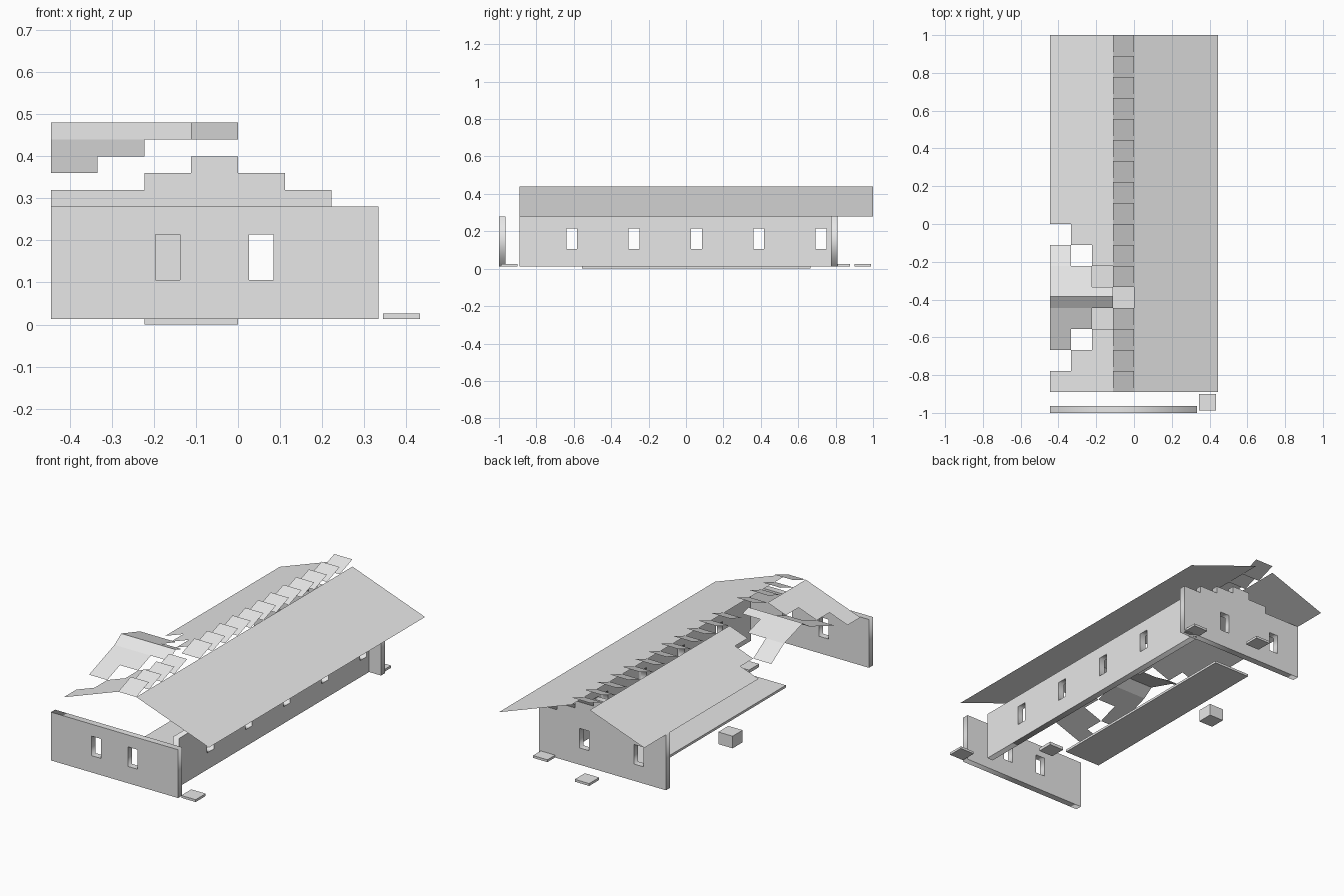
import bpy
import math

if "Cube" in bpy.data.objects:
    bpy.data.objects.remove(bpy.data.objects["Cube"], do_unlink=True)

G = 1 / 9          # plan module
STEP = 0.04        # height gained per module
RIDGE = 0.44
BASE = 0.013
WALL = 0.036       # wall thickness

grey = bpy.data.materials.new("light_grey")
grey.use_nodes = True
grey.diffuse_color = (0.8, 0.8, 0.8, 1)
grey.node_tree.nodes["Principled BSDF"].inputs["Base Color"].default_value = (0.8, 0.8, 0.8, 1)


def add_mesh(name, verts, faces):
    mesh = bpy.data.meshes.new(name)
    mesh.from_pydata(verts, [], faces)
    mesh.materials.append(grey)
    obj = bpy.data.objects.new(name, mesh)
    bpy.context.collection.objects.link(obj)
    return obj


def box(name, x0, x1, y0, y1, z0, z1):
    verts = [(x, y, z) for x in (x0, x1) for y in (y0, y1) for z in (z0, z1)]
    faces = [(0, 1, 3, 2), (4, 6, 7, 5), (0, 4, 5, 1),
             (2, 3, 7, 6), (0, 2, 6, 4), (1, 5, 7, 3)]
    return add_mesh(name, verts, faces)


def sheet(name, quads):
    """Thin sheet made of four-cornered panels."""
    verts = [v for q in quads for v in q]
    return add_mesh(name, verts, [tuple(range(i, i + 4)) for i in range(0, len(verts), 4)])


def wall(name, outline, window_centres, location, turn):
    """Extruded outline with window openings."""
    curve = bpy.data.curves.new(name, 'CURVE')
    curve.dimensions = '2D'
    curve.fill_mode = 'BOTH'
    curve.extrude = WALL / 2
    loops = [outline]
    for c in window_centres:
        a, b, low, high = c - 0.029, c + 0.029, 0.106, 0.214
        loops.append([(a, low), (a, high), (b, high), (b, low)])
    for points in loops:
        spline = curve.splines.new('POLY')
        spline.points.add(len(points) - 1)
        for p, (u, v) in zip(spline.points, points):
            p.co = (u, v, 0, 1)
        spline.use_cyclic_u = True
    temp = bpy.data.objects.new(name + "_outline", curve)
    bpy.context.collection.objects.link(temp)
    bpy.context.view_layer.update()
    mesh = bpy.data.meshes.new_from_object(
        temp.evaluated_get(bpy.context.evaluated_depsgraph_get()))
    bpy.data.objects.remove(temp, do_unlink=True)
    mesh.materials.clear()
    mesh.materials.append(grey)
    obj = bpy.data.objects.new(name, mesh)
    obj.location = location
    obj.rotation_euler = (math.pi / 2, 0, turn)
    bpy.context.collection.objects.link(obj)
    return obj


# Walls
left, right = -4 * G, 3 * G
wall("front_wall", [(left, BASE), (right, BASE), (right, 0.28), (left, 0.28)],
     [-1.5 * G, 0.5 * G], (0, -1 + WALL / 2, 0), 0)
gable = [(left, BASE), (right, BASE)]
for i in range(4):
    z = 0.28 + i * STEP
    gable += [((3 - i) * G, z), ((2 - i) * G, z)]
gable[-1] = (-G, 0.40)
gable += [(-G, 0.36), (-2 * G, 0.36), (-2 * G, 0.32), (left, 0.32)]
wall("back_wall", gable, [-2.5 * G, 0.5 * G], (0, 0.81 - WALL / 2, 0), 0)
y0, y1 = -8 * G, 0.81 - WALL
wall("side_wall", [(y0, BASE), (y1, BASE), (y1, 0.28), (y0, 0.28)],
     [(0.5 + 3 * k) * G for k in range(-2, 3)], (0.242, 0, 0), math.pi / 2)

# Floor slab
box("floor", -2 * G, 0, -5 * G, 6 * G, 0, BASE)

# Loose blocks: module column, module row, top height
for i, (col, row, top) in enumerate([(3.5, -8.5, 0.026), (2.5, 7.5, 0.026), (-0.5, 8.5, 0.026),
                                     (0.5, -5.5, 0.03), (-3.5, 1.5, 0.08)]):
    x, y, h = col * G, row * G, 0.044
    box(f"loose_block_{i + 1}", x - h, x + h, y - h, y + h, BASE, top)


# Roof slopes
def slope_z(x):
    return RIDGE - (max(x, -x - G)) * STEP / G


def slope(xa, xb, ya, yb):
    return [(xa, ya, slope_z(xa)), (xb, ya, slope_z(xb)),
            (xb, yb, slope_z(xb)), (xa, yb, slope_z(xa))]


def level(xa, xb, ya, za, yb, zb):
    return [(xa, ya, za), (xb, ya, za), (xb, yb, zb), (xa, yb, zb)]


sheet("right_roof", [slope(0, 4 * G, -8 * G, 1)])
columns = [(-(4 - c) * G, -(3 - c) * G) for c in range(3)]
sheet("left_roof_back", [slope(a, b, -c * G, 1) for c, (a, b) in enumerate(columns)])
sheet("left_roof_front", [slope(a, b, -8 * G, (c - 7) * G) for c, (a, b) in enumerate(columns)])

# Torn flap lifted out of the left slope
crest, fold = -0.385, -2 * G
flap = [level(-4 * G, -G, -4 * G, RIDGE, crest, 0.48)]
for c, (a, b) in enumerate(columns):
    if c < 2:
        flap.append(level(a, b, (c - 6) * G, 0.36 + c * STEP, -4 * G, RIDGE))
    end = -(c + 1) * G
    if c < 2:
        flap.append(level(a, b, crest, 0.48, fold, 0.43))
    else:
        flap.append(level(a, b, crest, 0.48, end, 0.463))
flap.append(level(*columns[0], fold, 0.43, -G, 0.36))
sheet("lifted_flap", flap)

# Tilted ridge tiles, one missing beside the flap
sheet("ridge_tiles", [level(-G, 0, k * G, RIDGE, (k + 1) * G, RIDGE + STEP)
                      for k in range(-8, 9) if k != -4])
